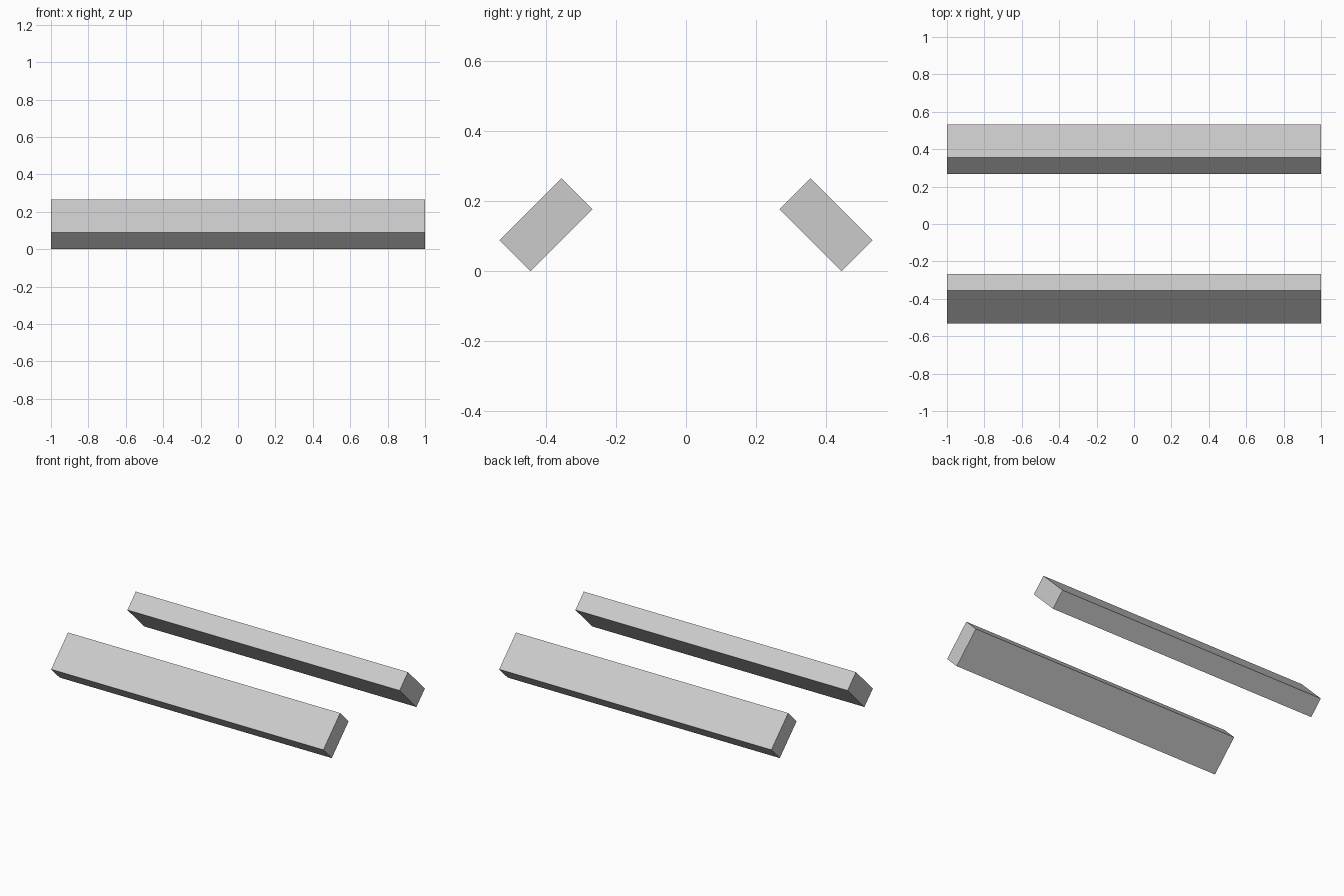
import bpy
import math

if "Cube" in bpy.data.objects:
    bpy.data.objects.remove(bpy.data.objects["Cube"])


def bar(name, side):
    """Long rectangular bar, tilted 45 degrees so its upper edge leans to the middle."""
    half_height = (0.25 + 0.125) / 2 * math.sin(math.pi / 4)
    bpy.ops.mesh.primitive_cube_add(size=1, location=(0, side * 0.4, half_height),
                                    rotation=(-side * math.pi / 4, 0, 0))
    obj = bpy.context.object
    obj.name = name
    obj.scale = (2.0, 0.25, 0.125)
    bpy.ops.object.transform_apply(location=False, rotation=False, scale=True)
    return obj


# Mirrored pair of tilted bars
bar("front_bar", -1)
bar("back_bar", 1)
